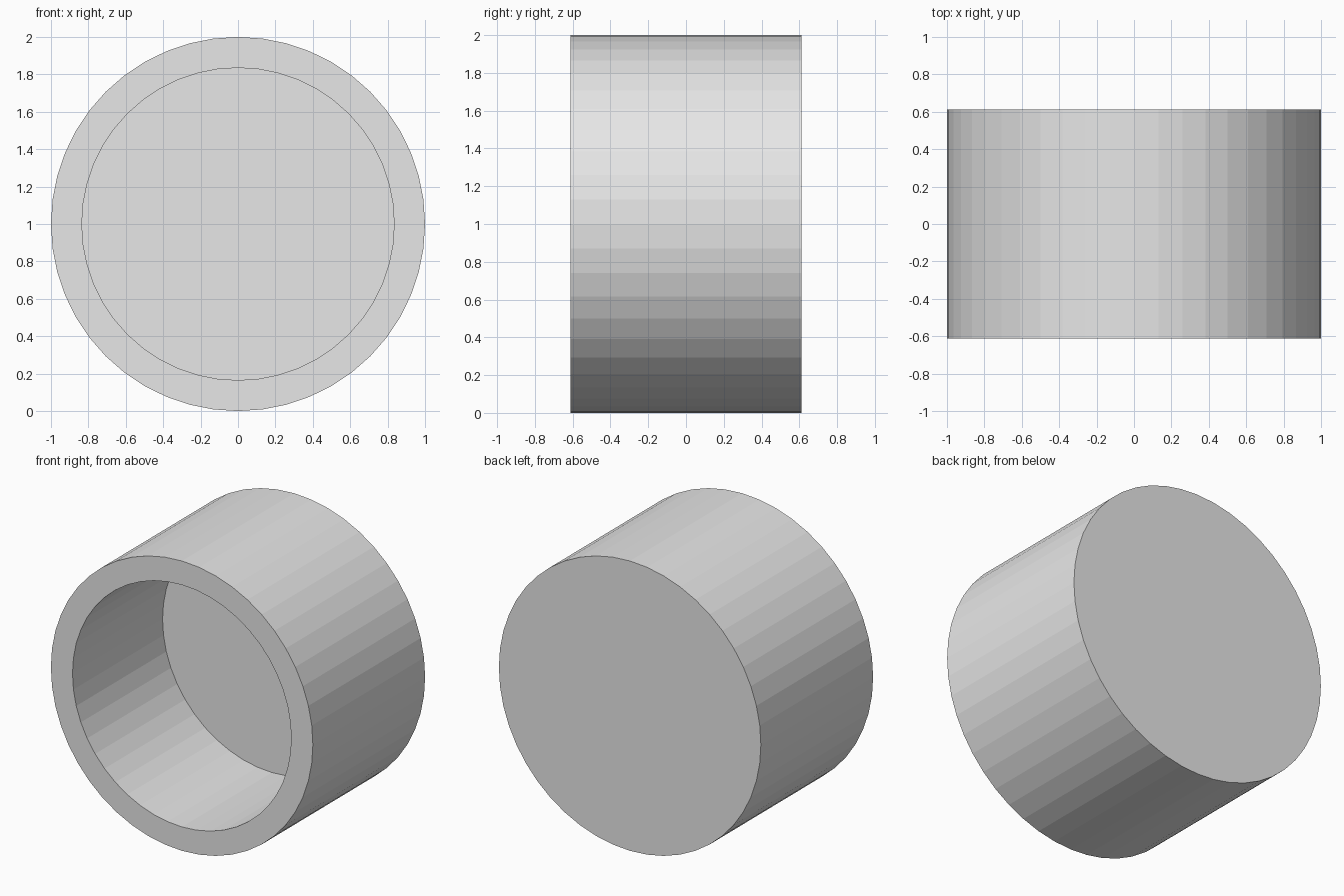
import bpy, bmesh, math

if "Cube" in bpy.data.objects:
    bpy.data.objects.remove(bpy.data.objects["Cube"])

SIDES = 48
R_OUT, R_IN = 1.0, 0.835
Y_FRONT, Y_BACK, Y_FLOOR = -0.612, 0.612, 0.37

grey = bpy.data.materials.new("light grey")
grey.diffuse_color = (0.8, 0.8, 0.8, 1)
grey.use_nodes = True
grey.node_tree.nodes["Principled BSDF"].inputs["Base Color"].default_value = grey.diffuse_color

bm = bmesh.new()


def ring(radius, y):
    """Circle of vertices around the y axis, centred at z = 1."""
    steps = [2 * math.pi * i / SIDES for i in range(SIDES)]
    return [bm.verts.new((radius * math.cos(a), y, 1 + radius * math.sin(a))) for a in steps]


def bridge(a, b):
    for i in range(SIDES):
        j = (i + 1) % SIDES
        bm.faces.new((a[i], a[j], b[j], b[i]))


# Cup profile: back disc, outer wall, front rim, inner wall, recessed floor
rings = [ring(R_OUT, Y_BACK), ring(R_OUT, Y_FRONT), ring(R_IN, Y_FRONT), ring(R_IN, Y_FLOOR)]
for a, b in zip(rings, rings[1:]):
    bridge(a, b)
bm.faces.new(rings[0])
bm.faces.new(rings[-1])
bmesh.ops.recalc_face_normals(bm, faces=bm.faces[:])

mesh = bpy.data.meshes.new("round_cup")
bm.to_mesh(mesh)
bm.free()
mesh.materials.append(grey)
cup = bpy.data.objects.new("round_cup", mesh)
bpy.context.collection.objects.link(cup)
